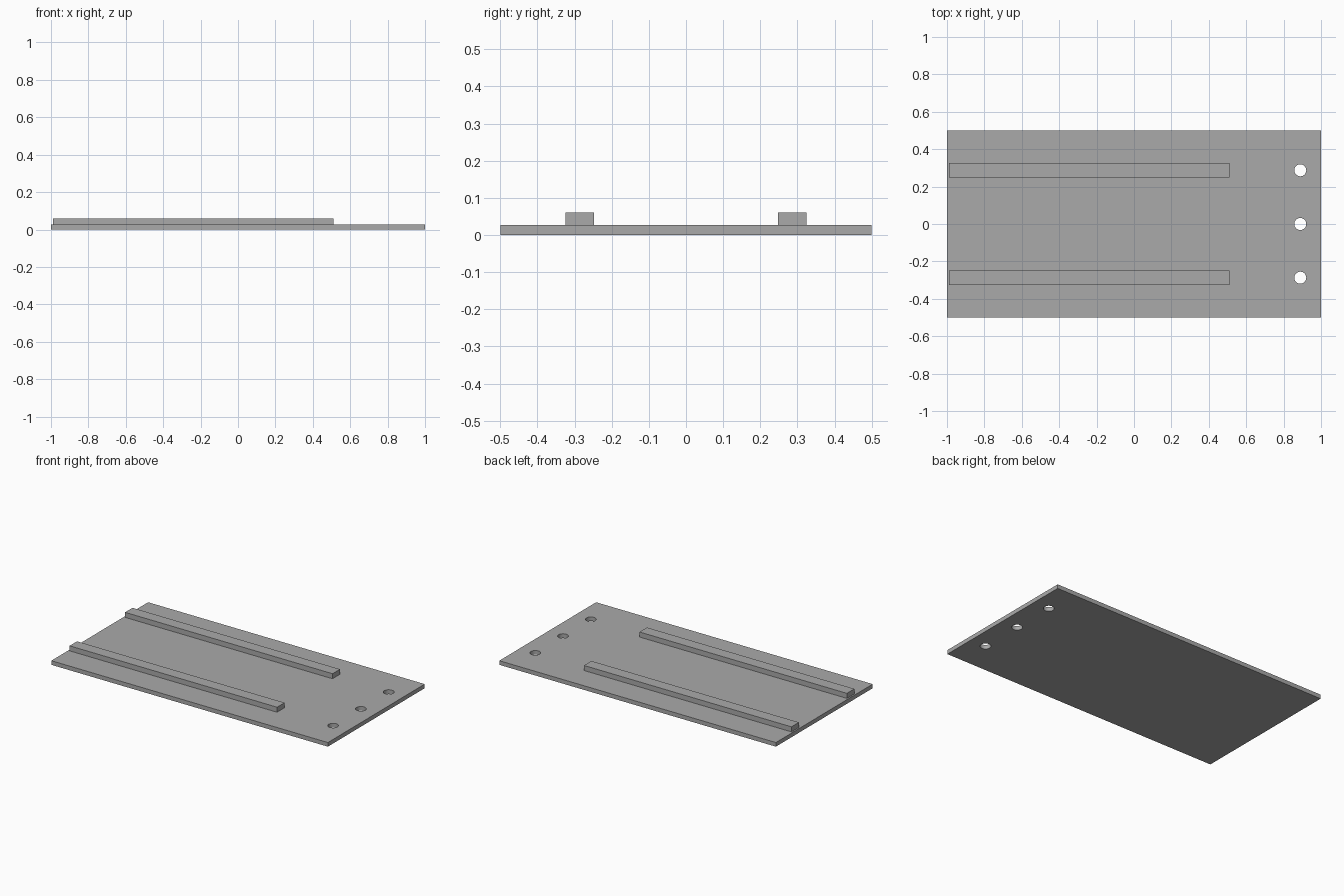
import bpy

if "Cube" in bpy.data.objects:
    bpy.data.objects.remove(bpy.data.objects["Cube"])

grey = bpy.data.materials.new("plain grey")
grey.diffuse_color = (0.4, 0.4, 0.4, 1)
grey.use_nodes = True
grey.node_tree.nodes["Principled BSDF"].inputs["Base Color"].default_value = grey.diffuse_color


def box(name, x, y, z):
    """Box spanning the given (low, high) ranges."""
    bpy.ops.mesh.primitive_cube_add(size=1, location=[sum(r) / 2 for r in (x, y, z)])
    ob = bpy.context.object
    ob.name = name
    ob.scale = [r[1] - r[0] for r in (x, y, z)]
    bpy.ops.object.transform_apply(location=False, rotation=False, scale=True)
    ob.data.materials.append(grey)
    return ob


THICK = 0.027

# Base plate
plate = box("base_plate", (-1, 1), (-0.5, 0.5), (0, THICK))

# Three mounting holes drilled along the right end
for i, y in enumerate((-0.287, 0, 0.287)):
    bpy.ops.mesh.primitive_cylinder_add(vertices=32, radius=0.032, depth=0.2,
                                        location=(0.889, y, THICK / 2))
    drill = bpy.context.object
    drill.name = f"hole_cutter_{i + 1}"
    drill.data.materials.append(grey)
    drill.hide_render = True
    drill.hide_set(True)
    cut = plate.modifiers.new(f"hole_{i + 1}", 'BOOLEAN')
    cut.operation = 'DIFFERENCE'
    cut.solver = 'EXACT'
    cut.object = drill

# Pair of raised rails
for name, y in (("front_rail", (-0.325, -0.248)), ("back_rail", (0.248, 0.325))):
    box(name, (-0.99, 0.51), y, (THICK, 0.06))
